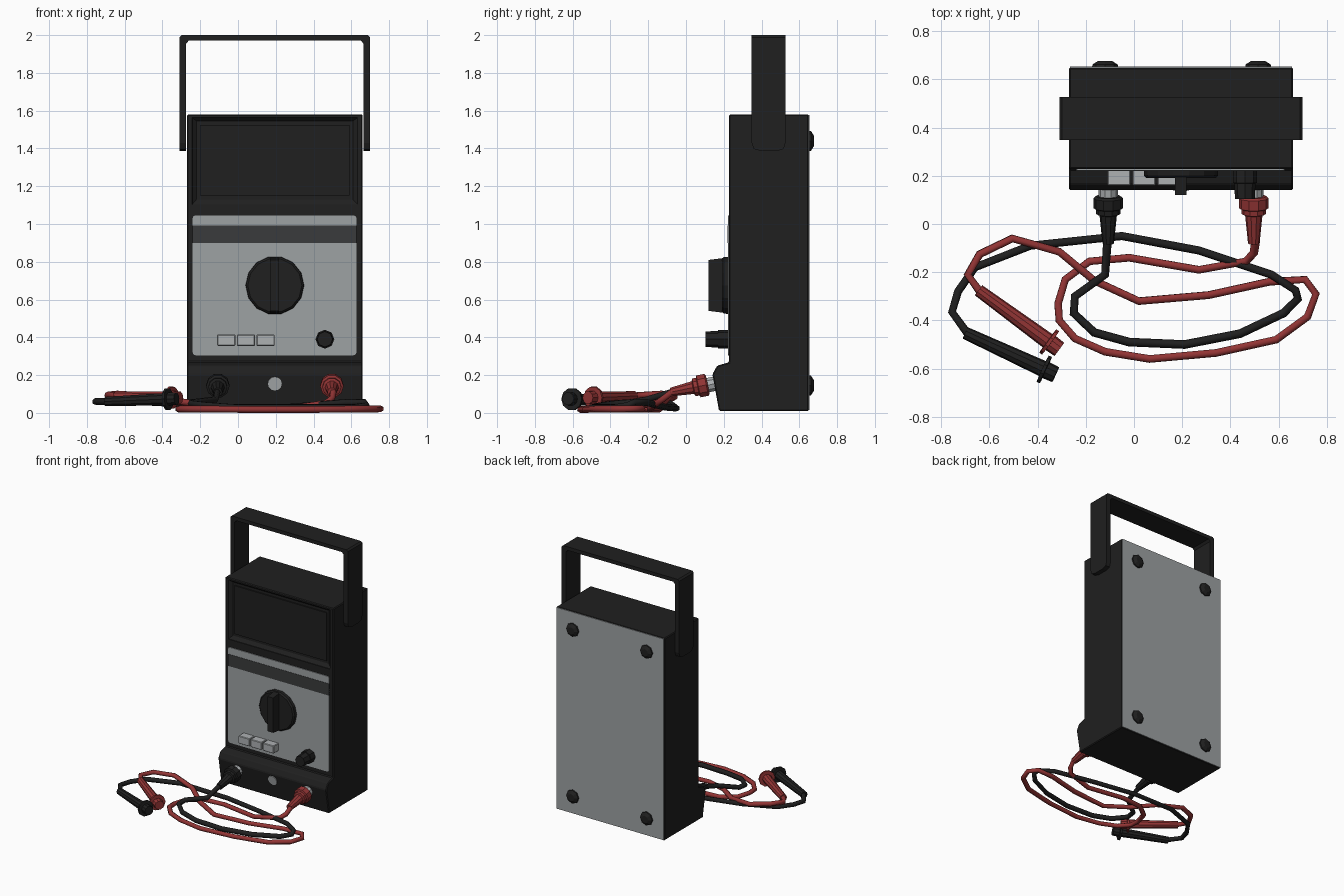
import bpy, bmesh, math
from mathutils import Vector

if "Cube" in bpy.data.objects:
    bpy.data.objects.remove(bpy.data.objects["Cube"])


def material(name, rgb):
    m = bpy.data.materials.new(name)
    m.diffuse_color = (*rgb, 1)
    m.use_nodes = True
    m.node_tree.nodes["Principled BSDF"].inputs["Base Color"].default_value = m.diffuse_color
    return m


BLACK = material("black plastic", (0.014, 0.014, 0.014))
BAND = material("dark grey band", (0.042, 0.044, 0.045))
GREY = material("grey panel", (0.34, 0.36, 0.37))
LIGHT = material("light grey key", (0.42, 0.44, 0.45))
RED = material("red rubber", (0.29, 0.035, 0.035))


def finish(name, bm, mat, bevel=0, smooth=False):
    bmesh.ops.recalc_face_normals(bm, faces=bm.faces[:])
    if bevel:
        bmesh.ops.bevel(bm, geom=bm.edges[:], offset=bevel, segments=1, affect='EDGES')
    me = bpy.data.meshes.new(name)
    bm.to_mesh(me)
    bm.free()
    me.materials.append(mat)
    ob = bpy.data.objects.new(name, me)
    bpy.context.collection.objects.link(ob)
    return ob


def prism(name, pts, depth, mat, bevel=0):
    """Extrude a closed 3D outline by a depth vector."""
    bm = bmesh.new()
    f = bm.faces.new([bm.verts.new(p) for p in pts])
    r = bmesh.ops.extrude_face_region(bm, geom=[f])
    bmesh.ops.translate(bm, vec=Vector(depth), verts=[v for v in r["geom"] if isinstance(v, bmesh.types.BMVert)])
    return finish(name, bm, mat, bevel)


def box(name, x, y, z, mat, bevel=0):
    pts = [(x[0], y[0], z[0]), (x[1], y[0], z[0]), (x[1], y[0], z[1]), (x[0], y[0], z[1])]
    return prism(name, pts, (0, y[1] - y[0], 0), mat, bevel)


def rounded_plate(name, x, y, z, r, mat):
    pts = []
    for cx, cz, a0 in ((x[1] - r, z[1] - r, 0), (x[0] + r, z[1] - r, 90),
                       (x[0] + r, z[0] + r, 180), (x[1] - r, z[0] + r, 270)):
        for k in range(3):
            a = math.radians(a0 + 45 * k)
            pts.append((cx + r * math.cos(a), y[0], cz + r * math.sin(a)))
    return prism(name, pts, (0, y[1] - y[0], 0), mat)


def turned(name, start, direction, rings, n, mat):
    """Turned part: rings of (distance along axis, radius)."""
    q = Vector(direction).to_track_quat('Z', 'Y')
    bm = bmesh.new()
    loops = []
    for d, r in rings:
        loops.append([bm.verts.new(Vector(start) + q @ Vector((
            r * math.cos(math.tau * i / n), r * math.sin(math.tau * i / n), d))) for i in range(n)])
    for a, b in zip(loops, loops[1:]):
        for i in range(n):
            bm.faces.new((a[i], a[(i + 1) % n], b[(i + 1) % n], b[i]))
    bm.faces.new(loops[0])
    bm.faces.new(loops[-1])
    return finish(name, bm, mat)


def cable(name, pts, mat):
    cu = bpy.data.curves.new(name, 'CURVE')
    cu.dimensions = '3D'
    cu.bevel_depth = 0.018
    cu.bevel_resolution = 1
    cu.use_fill_caps = True
    sp = cu.splines.new('POLY')
    sp.points.add(len(pts) - 1)
    for p, c in zip(sp.points, pts):
        p.co = (*c, 1)
    cu.materials.append(mat)
    ob = bpy.data.objects.new(name, cu)
    bpy.context.collection.objects.link(ob)
    bpy.ops.object.select_all(action='DESELECT')
    ob.select_set(True)
    bpy.context.view_layer.objects.active = ob
    bpy.ops.object.convert(target='MESH')


X0, X1, MID = -0.27, 0.66, 0.195

# Case with projecting socket ledge
side = [(0.65, 0.01), (0.65, 1.58), (0.228, 1.58), (0.228, 0.268), (0.165, 0.25), (0.14, 0.205), (0.175, 0.01)]
case = prism("case", [(X0, y, z) for y, z in side], (X1 - X0, 0, 0), BLACK, 0.006)

# Recessed display window
bm = bmesh.new()
loops = []
for y, a, b, c, d in ((0.2, -0.248, 0.638, 1.098, 1.567), (0.232, -0.242, 0.632, 1.104, 1.562),
                      (0.25, -0.22, 0.608, 1.13, 1.545)):
    loops.append([bm.verts.new(p) for p in ((a, y, c), (b, y, c), (b, y, d), (a, y, d))])
for p, q in zip(loops, loops[1:]):
    for i in range(4):
        bm.faces.new((p[i], p[(i + 1) % 4], q[(i + 1) % 4], q[i]))
bm.faces.new(loops[0])
bm.faces.new(loops[-1])
cutter = finish("window_cutter", bm, BLACK)
mod = case.modifiers.new("window", 'BOOLEAN')
mod.object = cutter
mod.operation = 'DIFFERENCE'
mod.solver = 'EXACT'
bpy.context.view_layer.objects.active = case
bpy.ops.object.modifier_apply(modifier=mod.name)
bpy.data.objects.remove(cutter)
box("display_glass", (-0.2, 0.59), (0.241, 0.252), (1.15, 1.525), BLACK)

# Front and back plates
rounded_plate("front_panel", (-0.24, 0.627), (0.222, 0.231), (0.305, 1.046), 0.015, GREY)
box("panel_band", (-0.24, 0.627), (0.22, 0.229), (0.9, 0.992), BAND)
box("back_panel", (X0 + 0.004, X1 - 0.004), (0.645, 0.653), (0.014, 1.576), GREY)

# Back feet
for x in (-0.12, 0.515):
    for z in (0.145, 1.44):
        turned("back_foot", (x, 0.645, z), (0, 1, 0), [(0, 0.055), (0.017, 0.052), (0.032, 0.028)], 8, BLACK)

# Carrying handle: one arched strap with chamfered arm ends
for s in (-1, 1):
    x = MID + s * 0.505
    arm = [(0.348, 2.0 - 0.012), (0.348, 1.43), (0.358, 1.398), (0.40, 1.386), (0.48, 1.386),
           (0.517, 1.398), (0.527, 1.43), (0.527, 2.0 - 0.012)]
    prism("handle_arm", [(x, y, z) for y, z in arm], (-s * 0.036, 0, 0), BLACK)
grip = [(-0.505, 1.96), (-0.505, 1.988), (-0.493, 2.0), (0.493, 2.0), (0.505, 1.988), (0.505, 1.96),
        (0.469, 1.955), (0.455, 1.972), (-0.455, 1.972), (-0.469, 1.955)]
prism("handle_grip", [(MID + x, 0.348, z) for x, z in grip], (0, 0.179, 0), BLACK)

# Selector knob with pointer bar
turned("selector_knob", (MID, 0.225, 0.675), (0, -1, 0), [(0, 0.155), (0.025, 0.153), (0.035, 0.143)], 14, BLACK)
bar = [(0.2, 0.53), (0.2, 0.82), (0.12, 0.81), (0.12, 0.54)]
prism("selector_bar", [(0.17, y, z) for y, z in bar], (0.048, 0, 0), BLACK)

# Push keys and small adjusting knob
for i in range(3):
    x = -0.11 + i * 0.104
    box("push_key", (x, x + 0.096), (0.16, 0.225), (0.355, 0.415), LIGHT, 0.004)
turned("adjust_knob", (0.46, 0.225, 0.39), (0, -1, 0), [(0, 0.05), (0.055, 0.05), (0.056, 0.044), (0.122, 0.041)], 8, BLACK)

# Socket lug, sockets and plugs
AXIS = (0, -0.98, -0.2)
turned("centre_socket", (MID, 0.157, 0.157), AXIS, [(0, 0.037), (0.014, 0.037)], 12, LIGHT)
for name, x, mat in (("black", -0.107, BLACK), ("red", 0.497, RED)):
    turned(name + "_socket_collar", (x, 0.17, 0.158), AXIS, [(0, 0.04), (0.075, 0.04)], 10, LIGHT)
    turned(name + "_plug", (x, 0.115, 0.15), AXIS,
           [(0, 0.052), (0.008, 0.062), (0.05, 0.062), (0.055, 0.05), (0.075, 0.05),
            (0.08, 0.036), (0.2, 0.024)], 10, mat)

# Test leads lying on the ground
black_path = [(-0.11, -0.07, 0.113), (-0.12, -0.21, 0.07), (-0.245, -0.3, 0.055), (-0.25, -0.37, 0.05),
              (-0.165, -0.45, 0.04), (-0.02, -0.49, 0.03), (0.21, -0.5, 0.03), (0.44, -0.455, 0.03),
              (0.62, -0.37, 0.03), (0.68, -0.31, 0.04), (0.67, -0.275, 0.055), (0.57, -0.21, 0.055),
              (0.27, -0.11, 0.03), (-0.05, -0.05, 0.025), (-0.43, -0.09, 0.055), (-0.66, -0.18, 0.06),
              (-0.73, -0.28, 0.06), (-0.755, -0.365, 0.06), (-0.69, -0.455, 0.06)]
red_path = [(0.505, -0.07, 0.113), (0.497, -0.12, 0.075), (0.465, -0.155, 0.05), (0.27, -0.19, 0.022),
            (-0.02, -0.14, 0.02), (-0.185, -0.155, 0.02), (-0.285, -0.23, 0.02), (-0.315, -0.33, 0.02),
            (-0.31, -0.4, 0.02), (-0.245, -0.475, 0.02), (-0.12, -0.53, 0.02), (0.065, -0.56, 0.018),
            (0.34, -0.535, 0.018), (0.59, -0.48, 0.02), (0.72, -0.385, 0.02), (0.755, -0.29, 0.022),
            (0.71, -0.23, 0.022), (0.56, -0.24, 0.025), (0.31, -0.295, 0.02), (0.02, -0.32, 0.02),
            (-0.165, -0.235, 0.04), (-0.31, -0.115, 0.06), (-0.505, -0.06, 0.085), (-0.64, -0.125, 0.1),
            (-0.69, -0.21, 0.095), (-0.64, -0.28, 0.09)]
cable("black_lead", black_path, BLACK)
cable("red_lead", red_path, RED)

# Test probes with finger guards
for name, a, b, mat in (("black", (-0.70, -0.452, 0.06), (-0.325, -0.625, 0.075), BLACK),
                        ("red", (-0.645, -0.275, 0.09), (-0.31, -0.52, 0.08), RED)):
    d = Vector(b) - Vector(a)
    L = d.length
    turned(name + "_probe", a, d, [(0, 0.026), (L - 0.06, 0.034), (L - 0.059, 0.06), (L - 0.045, 0.06),
                                   (L - 0.044, 0.036), (L, 0.034)], 10, mat)
